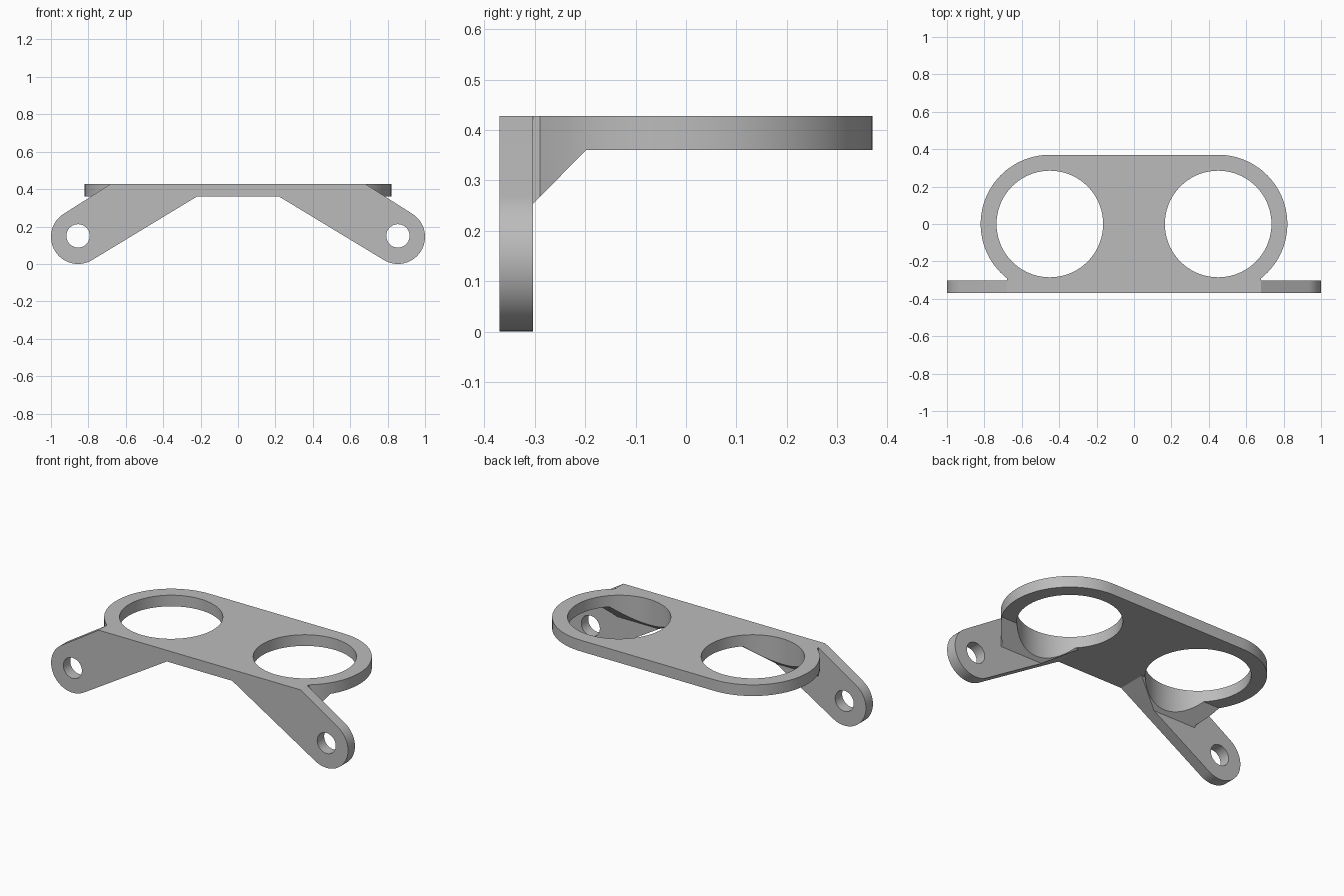
import bpy, bmesh
from math import sin, cos, atan2, degrees, radians
from mathutils import Vector

if "Cube" in bpy.data.objects:
    bpy.data.objects.remove(bpy.data.objects["Cube"])

TOP, UNDER = 0.428, 0.36          # plate top and underside
FRONT, WALL_BACK = -0.37, -0.303  # front wall faces
RING_X, RING_R, HOLE_R = 0.45, 0.37, 0.285
EAR_X, EAR_R, BOLT_R = 0.855, 0.145, 0.0625

grey = bpy.data.materials.new("plain_grey")
grey.use_nodes = True
grey.diffuse_color = (0.5, 0.5, 0.5, 1)
grey.node_tree.nodes["Principled BSDF"].inputs["Base Color"].default_value = (0.5, 0.5, 0.5, 1)


def arc(cx, cy, r, start, end, steps):
    angles = [radians(start + (end - start) * i / steps) for i in range(steps + 1)]
    return [(cx + r * cos(a), cy + r * sin(a)) for a in angles]


def mirrored(half):
    """Close a right half outline with its mirror image."""
    return half + [(-x, y) for x, y in reversed(half)]


def prism(name, outline, axis, low, high):
    """Extrude a flat outline along the x, y or z axis."""
    place = {"x": lambda u, v, w: (w, u, v),
             "y": lambda u, v, w: (u, w, v),
             "z": lambda u, v, w: (u, v, w)}[axis]
    bm = bmesh.new()
    face = bm.faces.new([bm.verts.new(place(u, v, low)) for u, v in outline])
    grown = bmesh.ops.extrude_face_region(bm, geom=[face])["geom"]
    shift = Vector(place(0, 0, high - low))
    bmesh.ops.translate(bm, vec=shift, verts=[g for g in grown if isinstance(g, bmesh.types.BMVert)])
    bmesh.ops.recalc_face_normals(bm, faces=bm.faces)
    mesh = bpy.data.meshes.new(name)
    bm.to_mesh(mesh)
    bm.free()
    mesh.materials.append(grey)
    obj = bpy.data.objects.new(name, mesh)
    bpy.context.collection.objects.link(obj)
    return obj


def combine(target, other, operation):
    """Apply a boolean and discard the second shape."""
    mod = target.modifiers.new(operation.lower(), "BOOLEAN")
    mod.operation, mod.object, mod.solver = operation, other, "EXACT"
    bpy.context.view_layer.objects.active = target
    bpy.ops.object.modifier_apply(modifier=mod.name)
    bpy.data.objects.remove(other)


# Rounded plate outline with a square front edge
neck = degrees(atan2(-0.29, 0.23))
plate_outline = mirrored([(0.68, FRONT)] + arc(RING_X, 0, RING_R, neck, 90, 40))

# Front wall outline with two drooping rounded arms
wall_outline = mirrored([(0.22, UNDER)] + arc(EAR_X, EAR_R, EAR_R, -121, 58, 32) + [(0.68, TOP)])

bracket = prism("bracket", plate_outline, "z", UNDER, TOP)
wall = prism("front_wall", wall_outline, "y", FRONT, WALL_BACK)

# Sloped braces behind the arms, trimmed to the plate and arm outlines
brace = prism("brace", [(-0.34, 0.217), (-0.198, UNDER), (-0.198, 0.39), (-0.34, 0.39)], "x", -0.9, 0.9)
combine(brace, prism("arm_trim", wall_outline, "y", -0.4, -0.1), "INTERSECT")
combine(brace, prism("plate_trim", plate_outline, "z", -0.1, 0.6), "INTERSECT")

combine(bracket, wall, "UNION")
combine(bracket, brace, "UNION")

# Large ring holes and small bolt holes
for side in (-1, 1):
    ring = arc(side * RING_X, 0, HOLE_R, 0, 360, 72)[:-1]
    combine(bracket, prism("ring_hole", ring, "z", -0.1, 0.6), "DIFFERENCE")
    bolt = arc(side * EAR_X, 0.15, BOLT_R, 0, 360, 36)[:-1]
    combine(bracket, prism("bolt_hole", bolt, "y", -0.5, -0.2), "DIFFERENCE")

# Smooth curves, crisp edges
bpy.ops.object.select_all(action="DESELECT")
bracket.select_set(True)
bpy.context.view_layer.objects.active = bracket
bpy.ops.object.shade_smooth_by_angle(angle=radians(25))
